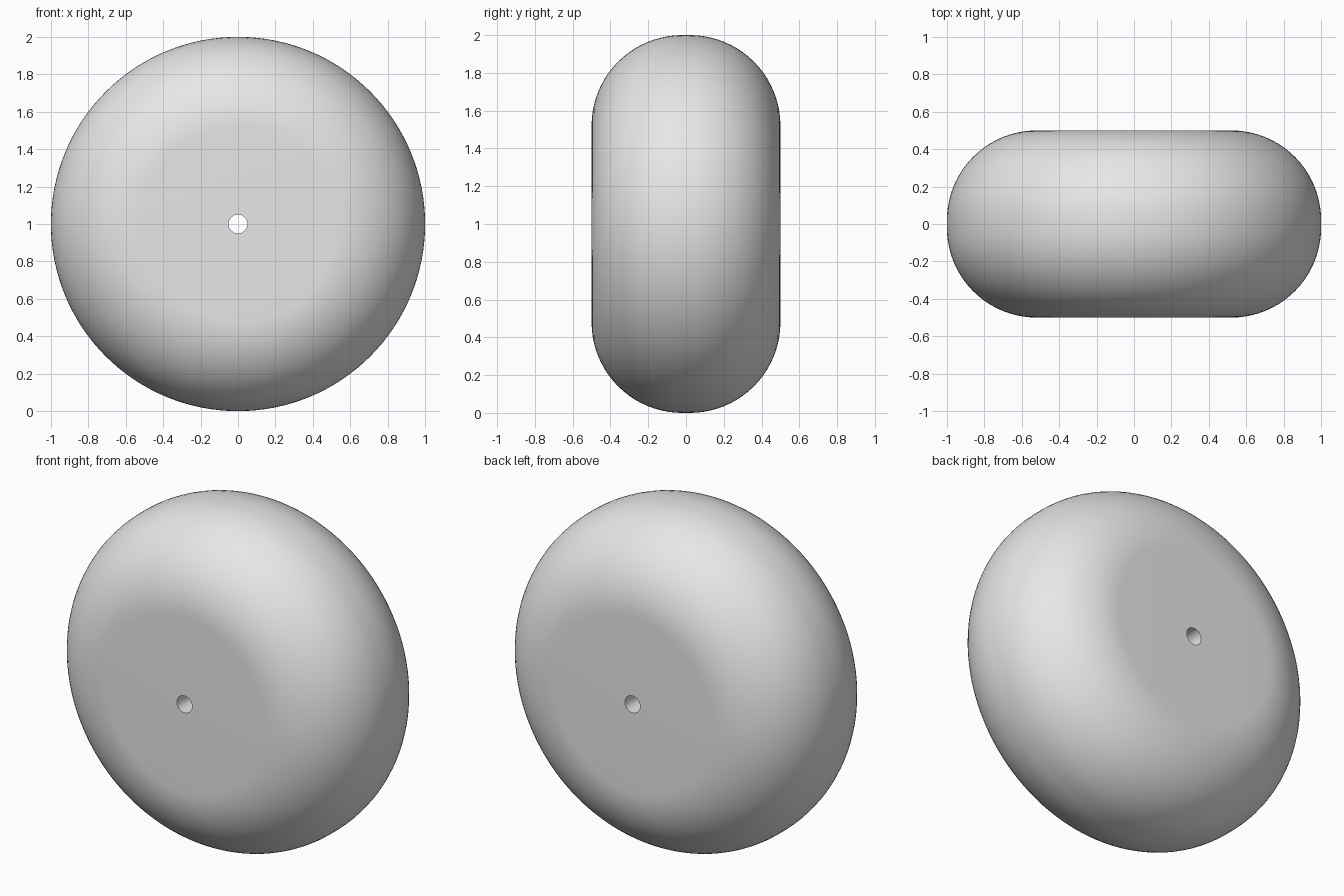
import bpy
import bmesh
import math
from mathutils import Vector, Matrix

cube = bpy.data.objects.get("Cube")
if cube:
    bpy.data.objects.remove(cube, do_unlink=True)

RADIUS, HALF_WIDTH, HOLE, FILLET = 1.0, 0.5, 0.05, 0.48
ARC_STEPS, SEGMENTS = 20, 128

# Plain grey material
grey = bpy.data.materials.new("plain grey")
grey.use_nodes = True
colour = (0.8, 0.8, 0.8, 1)
grey.diffuse_color = colour
grey.node_tree.nodes["Principled BSDF"].inputs["Base Color"].default_value = colour

# Half section of the wheel: hole wall, flat sides and rounded rim
arc = []
for i in range(ARC_STEPS + 1):
    a = math.pi / 2 * i / ARC_STEPS
    arc.append((RADIUS - FILLET + FILLET * math.sin(a),
                HALF_WIDTH - FILLET + FILLET * math.cos(a)))
half = [(HOLE, HALF_WIDTH)] + arc
profile = half + [(r, -y) for r, y in reversed(half)]

# Spin the closed section about the axle
bm = bmesh.new()
verts = [bm.verts.new((r, y, 0)) for r, y in profile]
edges = [bm.edges.new((v, verts[(i + 1) % len(verts)])) for i, v in enumerate(verts)]
bmesh.ops.spin(bm, geom=verts + edges, cent=Vector(), axis=Vector((0, 1, 0)),
               angle=math.tau, steps=SEGMENTS, use_merge=True)
bmesh.ops.remove_doubles(bm, verts=bm.verts, dist=1e-5)
bmesh.ops.recalc_face_normals(bm, faces=bm.faces)
bmesh.ops.transform(bm, matrix=Matrix.Translation((0, 0, RADIUS)), verts=bm.verts)

mesh = bpy.data.meshes.new("wheel")
bm.to_mesh(mesh)
bm.free()
mesh.materials.append(grey)
wheel = bpy.data.objects.new("wheel", mesh)
bpy.context.collection.objects.link(wheel)

# Smooth rim with crisp hole edges
bpy.ops.object.select_all(action="DESELECT")
wheel.select_set(True)
bpy.context.view_layer.objects.active = wheel
bpy.ops.object.shade_smooth_by_angle(angle=math.radians(30))
